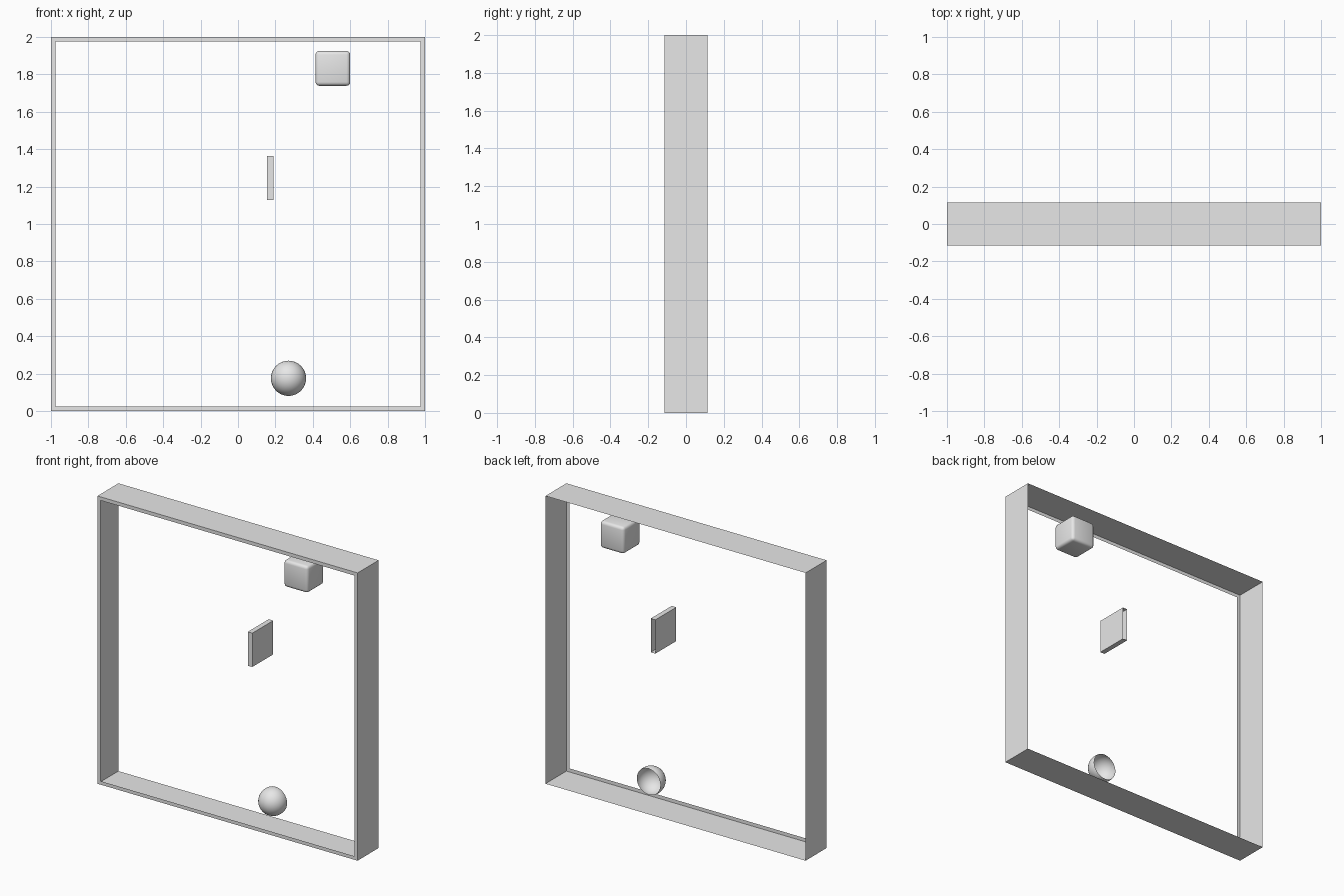
import bpy, bmesh
from mathutils import Vector, Matrix

default = bpy.data.objects.get("Cube")
if default:
    bpy.data.objects.remove(default, do_unlink=True)

DEPTH = 0.23

grey = bpy.data.materials.new("light_grey")
grey.use_nodes = True
grey.diffuse_color = (0.8, 0.8, 0.8, 1)
grey.node_tree.nodes["Principled BSDF"].inputs["Base Color"].default_value = (0.8, 0.8, 0.8, 1)


def finish(bm, name, centre):
    """Turn a bmesh into a named, coloured object."""
    mesh = bpy.data.meshes.new(name)
    bm.to_mesh(mesh)
    bm.free()
    mesh.materials.append(grey)
    obj = bpy.data.objects.new(name, mesh)
    obj.location = centre
    bpy.context.collection.objects.link(obj)
    return obj


def box(size):
    bm = bmesh.new()
    bmesh.ops.create_cube(bm, size=1, matrix=Matrix.Diagonal((*size, 1)))
    return bm


def faces_towards(bm, direction):
    bm.normal_update()
    return [f for f in bm.faces if f.normal.dot(Vector(direction)) > 0.9]


def open_back(bm):
    bmesh.ops.delete(bm, geom=faces_towards(bm, (0, 1, 0)), context='FACES_ONLY')


def smooth(obj, angle):
    bpy.ops.object.select_all(action='DESELECT')
    obj.select_set(True)
    bpy.context.view_layer.objects.active = obj
    bpy.ops.object.shade_smooth_by_angle(angle=angle)


# Court frame: four thin walls with a narrow lip around the front
bm = box((2, DEPTH, 2))
open_back(bm)
front = faces_towards(bm, (0, -1, 0))
bmesh.ops.inset_region(bm, faces=front, thickness=0.035)
bmesh.ops.delete(bm, geom=front, context='FACES')
finish(bm, "court_frame", (0, 0, 1))

# Paddle: thin upright box, open at the back
bm = box((0.035, DEPTH, 0.235))
open_back(bm)
finish(bm, "paddle", (0.173, 0, 1.247))

# Block: cube with rounded edges
bm = box((0.186, 0.186, 0.186))
bmesh.ops.bevel(bm, geom=bm.edges[:], offset=0.02, segments=3, profile=0.5, affect='EDGES')
smooth(finish(bm, "rounded_block", (0.507, 0, 1.832)), 0.6)

# Ball: hollow sphere with the back sliced away
bm = bmesh.new()
bmesh.ops.create_uvsphere(bm, u_segments=32, v_segments=24, radius=0.094)
bmesh.ops.bisect_plane(bm, geom=bm.verts[:] + bm.edges[:] + bm.faces[:],
                       plane_co=(0, 0.025, 0), plane_no=(0, 1, 0), clear_outer=True)
smooth(finish(bm, "ball", (0.27, 0, 0.175)), 0.6)
